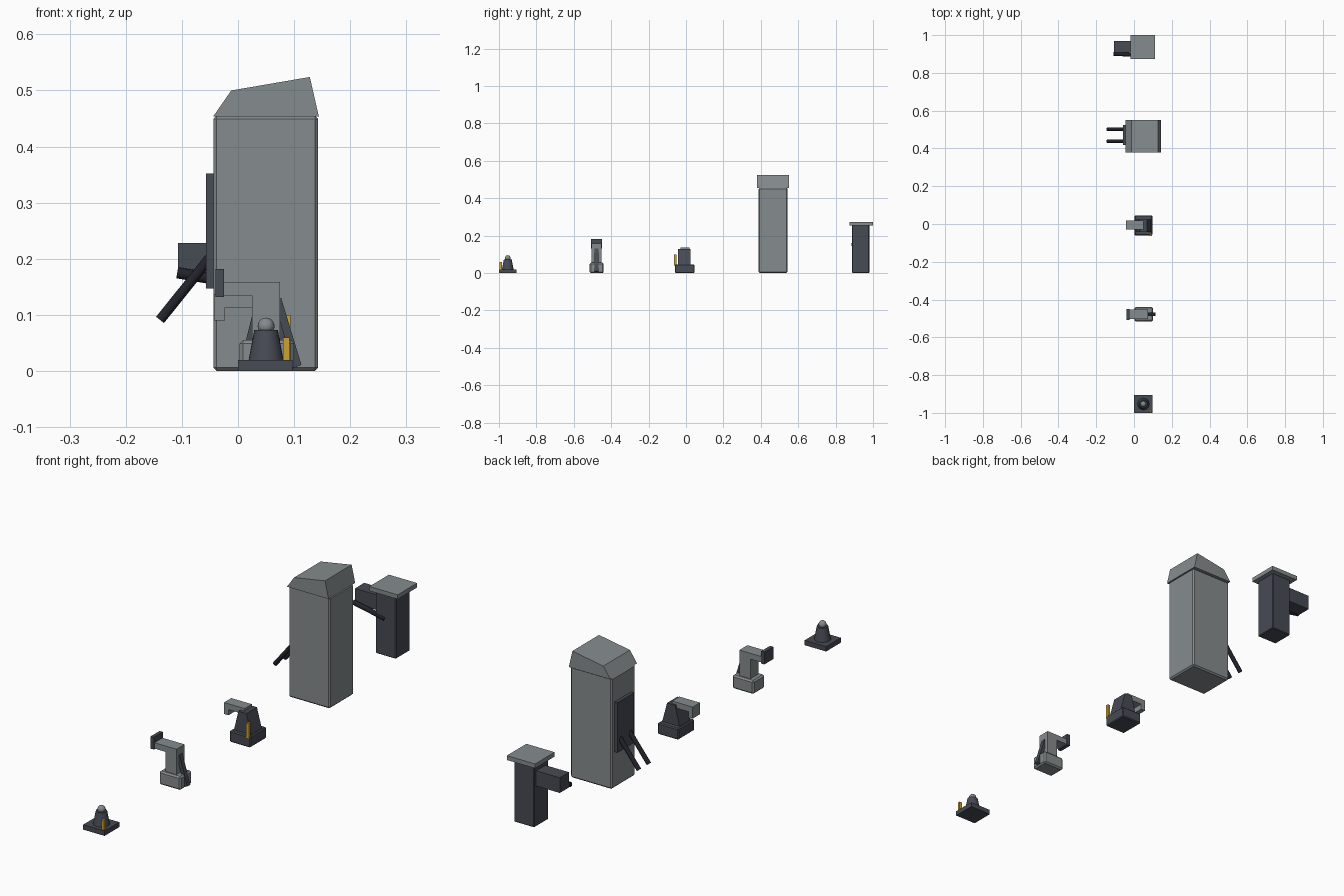
import bpy, bmesh, math
from mathutils import Vector

if "Cube" in bpy.data.objects:
    bpy.data.objects.remove(bpy.data.objects["Cube"])


def material(name, rgb):
    m = bpy.data.materials.new(name)
    m.diffuse_color = (*rgb, 1)
    m.use_nodes = True
    m.node_tree.nodes["Principled BSDF"].inputs["Base Color"].default_value = m.diffuse_color
    return m


GREY = material("light grey", (0.235, 0.262, 0.27))
DARK = material("dark slate", (0.062, 0.069, 0.088))
BLACK = material("near black", (0.016, 0.016, 0.024))
GOLD = material("gold", (0.62, 0.36, 0.03))


def finish(name, bm, mat, smooth=False):
    bmesh.ops.recalc_face_normals(bm, faces=bm.faces)
    me = bpy.data.meshes.new(name)
    bm.to_mesh(me)
    bm.free()
    me.materials.append(mat)
    ob = bpy.data.objects.new(name, me)
    bpy.context.collection.objects.link(ob)
    if smooth:
        bpy.ops.object.select_all(action='DESELECT')
        ob.select_set(True)
        bpy.context.view_layer.objects.active = ob
        bpy.ops.object.shade_smooth_by_angle(angle=math.radians(40))
    return ob


def box(name, x, y, z, mat, bevel=0):
    """Box from (min, max) ranges, with optional chamfered edges."""
    bm = bmesh.new()
    bmesh.ops.create_cube(bm, size=1)
    for v in bm.verts:
        v.co = [(r[0] + r[1]) / 2 + c * (r[1] - r[0]) for r, c in zip((x, y, z), v.co)]
    if bevel:
        bmesh.ops.bevel(bm, geom=bm.edges[:], offset=bevel, segments=1, affect='EDGES')
    return finish(name, bm, mat)


def extrude_y(name, profile, y, mat):
    """Extrude an x-z outline along y."""
    bm = bmesh.new()
    face = bm.faces.new([bm.verts.new((px, y[0], pz)) for px, pz in profile])
    r = bmesh.ops.extrude_face_region(bm, geom=[face])
    bmesh.ops.translate(bm, vec=(0, y[1] - y[0], 0),
                        verts=[g for g in r['geom'] if isinstance(g, bmesh.types.BMVert)])
    return finish(name, bm, mat)


def rod(name, a, b, r1, r2, mat, segs=16):
    """Round rod or cone between two points."""
    a, b = Vector(a), Vector(b)
    bm = bmesh.new()
    bmesh.ops.create_cone(bm, cap_ends=True, segments=segs, radius1=r1, radius2=r2, depth=(b - a).length)
    q = Vector((0, 0, 1)).rotation_difference(b - a)
    for v in bm.verts:
        v.co = q @ v.co + (a + b) / 2
    return finish(name, bm, mat, True)


# Small bell-shaped post with ball top
box("bell_base", (0, 0.097), (-1, -0.905), (0, 0.02), DARK)
rod("bell_cone", (0.05, -0.953, 0.02), (0.05, -0.953, 0.073), 0.031, 0.021, DARK, 24)
bm = bmesh.new()
bmesh.ops.create_uvsphere(bm, u_segments=20, v_segments=12, radius=0.015)
bmesh.ops.translate(bm, vec=(0.05, -0.953, 0.08), verts=bm.verts)
finish("bell_ball", bm, GREY, True)
box("bell_lever", (0.08, 0.092), (-0.996, -0.984), (0.02, 0.06), GOLD)

# Column with cranked arm
box("crank_base", (0.003, 0.1), (-0.515, -0.44), (0, 0.055), GREY, 0.006)
extrude_y("crank_column", [(0.025, 0.05), (0.075, 0.05), (0.075, 0.159), (-0.027, 0.159),
                           (-0.027, 0.135), (0.025, 0.135)], (-0.504, -0.452), GREY)
box("crank_end_plate", (-0.04, -0.025), (-0.507, -0.449), (0.132, 0.182), DARK)
extrude_y("crank_lever", [(0.099, 0.005), (0.113, 0.011), (0.077, 0.13), (0.064, 0.126)],
          (-0.488, -0.469), DARK)

# Pyramid body with hooked spout
box("hook_base", (0.003, 0.097), (-0.06, 0.046), (0, 0.046), DARK, 0.004)
extrude_y("hook_body", [(0.012, 0.046), (0.09, 0.046), (0.068, 0.127), (0.032, 0.127)],
          (-0.043, 0.025), DARK)
extrude_y("hook_spout", [(-0.043, 0.09), (-0.023, 0.09), (-0.023, 0.113), (0.05, 0.113),
                         (0.05, 0.137), (-0.043, 0.137)], (-0.029, 0.018), GREY)
box("hook_lever", (0.082, 0.094), (-0.064, -0.052), (0.04, 0.1), GOLD)

# Tall tower with sloped cap, side panel and two hanging rods
box("tower_body", (-0.044, 0.143), (0.388, 0.543), (0, 0.455), GREY, 0.006)
extrude_y("tower_cap", [(-0.044, 0.454), (0.144, 0.454), (0.128, 0.524), (-0.012, 0.5)],
          (0.379, 0.551), GREY)
box("tower_panel", (-0.057, -0.04), (0.418, 0.523), (0.147, 0.352), DARK)
for y in (0.438, 0.502):
    rod("tower_rod", (-0.139, y, 0.091), (-0.05, y, 0.202), 0.009, 0.009, BLACK)

# Capped post with side arm
box("post_column", (0, 0.092), (0.888, 0.98), (0, 0.256), DARK, 0.003)
box("post_cap", (-0.018, 0.11), (0.874, 1), (0.255, 0.273), GREY)
box("post_arm", (-0.107, 0.01), (0.908, 0.968), (0.166, 0.228), DARK)
rod("post_rod", (-0.108, 0.9, 0.175), (0.04, 0.894, 0.15), 0.01, 0.01, BLACK)
